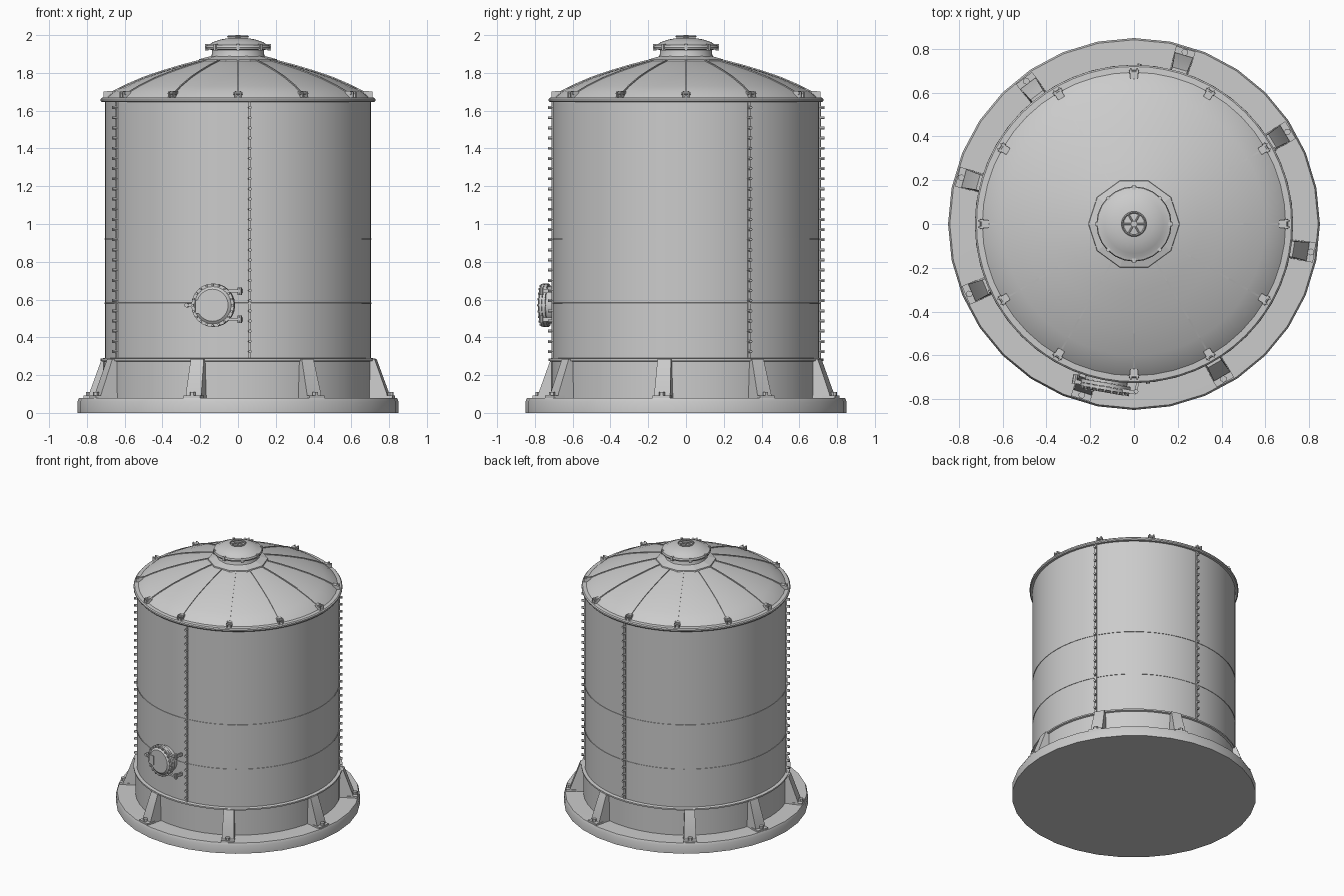
import bpy, bmesh
from math import radians, cos, sin, pi
from mathutils import Matrix, Vector

if "Cube" in bpy.data.objects:
    bpy.data.objects.remove(bpy.data.objects["Cube"])


def finish(name, bm, smooth=True):
    bmesh.ops.recalc_face_normals(bm, faces=bm.faces)
    me = bpy.data.meshes.new(name)
    bm.to_mesh(me)
    bm.free()
    ob = bpy.data.objects.new(name, me)
    bpy.context.collection.objects.link(ob)
    if smooth:
        bpy.ops.object.select_all(action='DESELECT')
        ob.select_set(True)
        bpy.context.view_layer.objects.active = ob
        bpy.ops.object.shade_smooth_by_angle(angle=radians(32))
    return ob


def lathe(name, profile, sides, closed=False, smooth=True):
    """Revolve (radius, z) points; ends are capped unless the profile is a closed loop."""
    bm = bmesh.new()
    rings = [[bm.verts.new((r * cos(2 * pi * i / sides), r * sin(2 * pi * i / sides), z))
              for i in range(sides)] for r, z in profile]
    pairs = list(zip(rings, rings[1:]))
    if closed:
        pairs.append((rings[-1], rings[0]))
    for a, b in pairs:
        for i in range(sides):
            j = (i + 1) % sides
            bm.faces.new((a[i], a[j], b[j], b[i]))
    if not closed:
        bm.faces.new(rings[0])
        bm.faces.new(rings[-1])
    return finish(name, bm, smooth)


def at(deg):
    """Frame whose local x points outward at the given angle."""
    return Matrix.Rotation(radians(deg), 4, 'Z')


def box(bm, m, centre, size):
    bmesh.ops.create_cube(bm, size=1, matrix=m @ Matrix.Translation(centre) @ Matrix.Diagonal((*size, 1)))


def rod(bm, m, centre, radius, depth, axis='X', seg=8, r2=None):
    rot = {'X': Matrix.Rotation(pi / 2, 4, 'Y'), 'Y': Matrix.Rotation(-pi / 2, 4, 'X'), 'Z': Matrix()}[axis]
    bmesh.ops.create_cone(bm, cap_ends=True, segments=seg, radius1=radius, radius2=r2 or radius,
                          depth=depth, matrix=m @ Matrix.Translation(centre) @ rot)


def prism(bm, m, pts, w0, w1=None):
    """Extrude an (r, z, half width factor) outline sideways; width grows from w0 to w1 by factor."""
    w1 = w1 or w0
    sides = [[bm.verts.new(m @ Vector((r, s * (w0 + (w1 - w0) * f), z))) for r, z, f in pts] for s in (-1, 1)]
    bm.faces.new(sides[0])
    bm.faces.new(sides[1])
    for i in range(len(pts)):
        j = (i + 1) % len(pts)
        bm.faces.new((sides[0][i], sides[0][j], sides[1][j], sides[1][i]))


# Base slab, skirt and shell
lathe("base_slab", [(0.85, 0), (0.85, 0.06), (0.842, 0.078), (0.70, 0.08)], 32)
lathe("skirt", [(0.715, 0.07), (0.715, 0.272), (0.728, 0.276), (0.728, 0.287), (0.70, 0.292)], 48)
lathe("tank_shell", [(0.705, 0.27), (0.705, 1.655)], 64)

# Horizontal weld seams
for k, z in enumerate((0.58, 0.92)):
    lathe(f"shell_seam_{k}", [(0.70, z - 0.004), (0.708, z - 0.003), (0.708, z + 0.003), (0.70, z + 0.004)], 64, True)

# Vertical bolted seams
bm = bmesh.new()
for a in (28, 88, 205, 275):
    box(bm, at(a), (0.706, 0, 0.97), (0.016, 0.014, 1.36))
    for i in range(25):
        rod(bm, at(a), (0.72, 0, 0.325 + i * 0.0538), 0.009, 0.026, seg=6)
finish("vertical_seams", bm)

# Foundation brackets with foot and anchor bolt
bm = bmesh.new()
for a in (31, 73.5, 127, 165, 203, 253, 300, 351):
    m = at(a)
    prism(bm, m, [(0.70, 0.07, 1), (0.805, 0.07, 1), (0.805, 0.10, 1), (0.738, 0.284, 0), (0.70, 0.284, 0)],
          0.036, 0.043)
    box(bm, m, (0.80, 0, 0.084), (0.07, 0.092, 0.014))
    rod(bm, m, (0.818, 0, 0.098), 0.016, 0.026, 'Z', 6)
finish("foundation_brackets", bm)

# Roof dome, eaves ring
dome = [(0.70, 1.665), (0.66, 1.70), (0.60, 1.731), (0.50, 1.774), (0.40, 1.808), (0.30, 1.838), (0.20, 1.864), (0.10, 1.88)]
lathe("roof_dome", [(0.70, 1.64)] + dome, 48)
lathe("eaves_ring", [(0.70, 1.645), (0.722, 1.645), (0.727, 1.652), (0.727, 1.662), (0.72, 1.669), (0.69, 1.671)], 64, True)

# Roof ribs and their end clips
bm = bmesh.new()
for i in range(12):
    m = at(30 * i)
    ribs = dome[:-1]
    prism(bm, m, [(r, z + 0.006, 0) for r, z in ribs] + [(r, z - 0.01, 0) for r, z in reversed(ribs)], 0.004)
finish("roof_ribs", bm, False)
bm = bmesh.new()
for i in range(12):
    m = at(30 * i)
    for s in (-1, 1):
        box(bm, m, (0.69, s * 0.014, 1.682), (0.046, 0.007, 0.04))
    box(bm, m, (0.678, 0, 1.69), (0.03, 0.03, 0.028))
    rod(bm, m, (0.697, 0, 1.692), 0.008, 0.046, 'Y')
finish("rib_clips", bm)

# Roof collar, neck and lid
lathe("roof_collar", [(0.212, 1.85), (0.207, 1.872), (0.150, 1.887), (0.14, 1.889)], 10, smooth=False)
lathe("vent_neck", [(0.15, 1.87), (0.138, 1.90), (0.138, 1.93)], 24)
lathe("vent_lid", [(0.14, 1.922), (0.168, 1.925), (0.172, 1.935), (0.168, 1.947), (0.15, 1.952),
                   (0.135, 1.962), (0.09, 1.977), (0.045, 1.985), (0.01, 1.986)], 24)
bm = bmesh.new()
for i in range(8):
    box(bm, at(45 * i), (0.166, 0, 1.936), (0.018, 0.016, 0.034))
finish("lid_clamps", bm)

# Lid hand wheel
bm = bmesh.new()
rod(bm, Matrix(), (0, 0, 1.988), 0.014, 0.024, 'Z')
for i in range(6):
    rod(bm, at(60 * i), (0.03, 0, 1.992), 0.004, 0.05, 'X', 6)
finish("lid_hand_wheel", bm)
lathe("lid_wheel_rim", [(0.048, 1.992), (0.053, 1.987), (0.058, 1.992), (0.053, 1.997)], 18, True)

# Manhole: neck, cover, rim bolts
hatch = at(260) @ Matrix.Translation((0, 0, 0.57))
bm = bmesh.new()
rod(bm, hatch, (0.715, 0, 0), 0.098, 0.06, seg=24)
rod(bm, hatch, (0.746, 0, 0), 0.115, 0.016, seg=24)
rod(bm, hatch, (0.763, 0, 0), 0.115, 0.014, seg=24)
rod(bm, hatch, (0.775, 0, 0), 0.10, 0.012, seg=24, r2=0.085)
finish("manhole_cover", bm)
bm = bmesh.new()
for i in range(20):
    t = 2 * pi * i / 20
    rod(bm, hatch, (0.758, 0.107 * cos(t), 0.107 * sin(t)), 0.0065, 0.044, seg=6)
finish("manhole_bolts", bm)

# Manhole hinges (right), latch (left) and cover plate
bm = bmesh.new()
for z in (0.075, -0.075):
    box(bm, hatch, (0.758, 0.108, z), (0.016, 0.07, 0.014))
    rod(bm, hatch, (0.752, 0.142, z), 0.011, 0.04, 'Z')
    box(bm, hatch, (0.725, 0.142, z), (0.06, 0.012, 0.022))
finish("manhole_hinges", bm)
bm = bmesh.new()
box(bm, hatch, (0.756, -0.125, 0), (0.018, 0.04, 0.02))
rod(bm, hatch, (0.745, -0.142, 0), 0.012, 0.045)
finish("manhole_latch", bm)
bm = bmesh.new()
box(bm, hatch, (0.778, -0.068, -0.008), (0.014, 0.042, 0.07))
finish("manhole_plate", bm, False)
